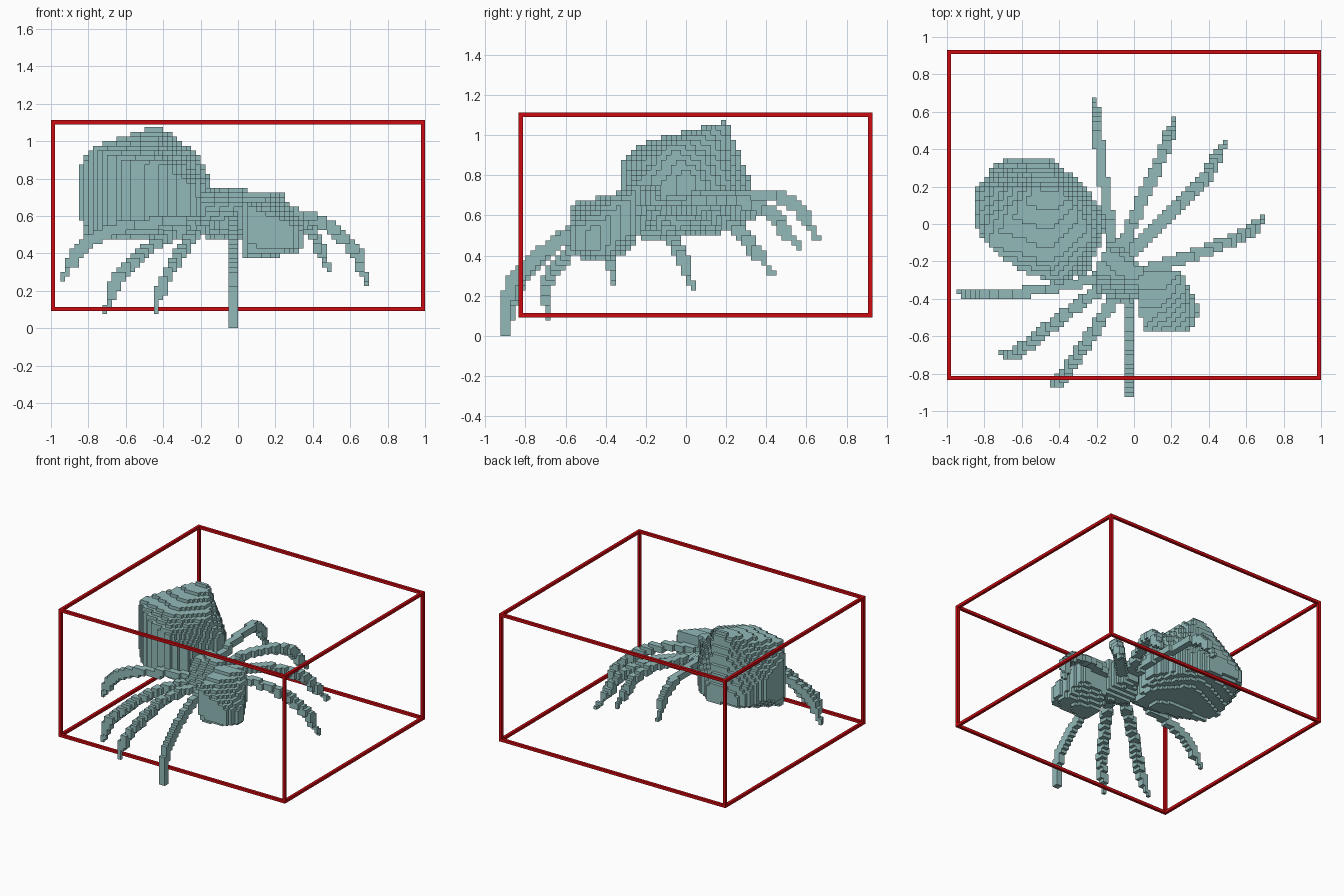
import bpy, bmesh, math
from mathutils import Vector

if "Cube" in bpy.data.objects:
    bpy.data.objects.remove(bpy.data.objects["Cube"], do_unlink=True)

S = 0.025  # block size


def material(name, rgb):
    m = bpy.data.materials.new(name)
    m.use_nodes = True
    m.diffuse_color = (*rgb, 1)
    m.node_tree.nodes["Principled BSDF"].inputs["Base Color"].default_value = (*rgb, 1)
    return m


TEAL = material("grey teal", (0.29, 0.49, 0.49))
RED = material("dark red", (0.60, 0.003, 0.005))


def finish(bm, name, mat):
    mesh = bpy.data.meshes.new(name)
    bm.to_mesh(mesh)
    bm.free()
    mesh.materials.append(mat)
    bpy.context.collection.objects.link(bpy.data.objects.new(name, mesh))


def hull_cells(posts):
    """Blocks inside the hull of upright posts, each x, y, bottom, top."""
    points = [Vector((x, y, z)) for x, y, low, high in posts for z in (low, high)]
    mid = sum(points, Vector()) / len(points)
    bm = bmesh.new()
    for p in points:
        bm.verts.new(p)
    bmesh.ops.convex_hull(bm, input=bm.verts[:])
    planes = []
    for f in bm.faces:
        f.normal_update()
        n, c = f.normal.copy(), f.verts[0].co.copy()
        if n.dot(mid - c) > 0:
            n = -n
        planes.append((n, n.dot(c) + 0.004))
    bm.free()
    spans = [range(math.floor(min(p[a] for p in points) / S),
                   math.ceil(max(p[a] for p in points) / S)) for a in range(3)]
    return {(i, j, k) for i in spans[0] for j in spans[1] for k in spans[2]
            if all(n.dot(Vector((i + .5, j + .5, k + .5)) * S) <= d for n, d in planes)}


def leg_cells(path, tip):
    """Blocks along a smooth curve: two thick, then one thick near the tip."""
    p = [Vector(q) for q in path]
    p = [2 * p[0] - p[1]] + p + [2 * p[-1] - p[-2]]
    curve = []
    for a, b, c, d in zip(p, p[1:], p[2:], p[3:]):
        for s in range(81):
            t = s / 80
            curve.append(b + (c - a) * (t / 2) + (2 * a - 5 * b + 4 * c - d) * (t * t / 2)
                         + (3 * b - a - 3 * c + d) * (t ** 3 / 2))
    cells = set()
    for q in curve:
        if (q - p[-2]).length < tip:
            cells.add(tuple(math.floor(v / S) for v in q))
        else:
            x, y, z = (round(v / S) for v in q)
            cells |= {(x - i, y - j, z - k) for i in (0, 1) for j in (0, 1) for k in (0, 1)}
    return cells


# Body masses
parts = {}
parts["abdomen"] = hull_cells([
    (-.14, .02, .6, .78), (-.27, .21, .57, .72), (-.45, .35, .59, .68),
    (-.56, .355, .6, .68), (-.72, .33, .6, .68), (-.845, .19, .64, .8),
    (-.845, 0, .64, .83), (-.82, -.03, .51, .92), (-.78, -.11, .49, .96),
    (-.62, -.24, .51, .89), (-.4, -.32, .56, .87), (-.24, -.25, .5, .75),
    (-.41, .2, .52, 1.065), (-.49, .2, .54, 1.065), (-.45, -.19, .48, .97),
    (-.22, -.07, .5, .94)])
parts["thorax"] = hull_cells([
    (-.16, -.15, .58, .75), (.06, -.25, .5, .74), (-.22, -.26, .5, .7),
    (-.08, -.12, .6, .7), (-.03, -.42, .52, .6), (.08, -.38, .55, .65),
    (-.15, -.38, .52, .6), (-.02, -.28, .46, .75)])
parts["head"] = hull_cells([
    (.05, -.25, .46, .73), (.24, -.25, .52, .72),
    (.35, -.46, .42, .52), (.3, -.565, .43, .55), (.05, -.565, .45, .65),
    (.04, -.5, .375, .67), (.03, -.38, .37, .7), (.3, -.4, .41, .6),
    (.15, -.4, .37, .7)])

# Legs, each from the body to the tip
parts["right_rear_leg"] = leg_cells(
    [(-.12, -.28, .58), (-.55, -.36, .55), (-.8, -.38, .46), (-.94, -.355, .26)], .1)
parts["right_middle_leg"] = leg_cells(
    [(-.12, -.3, .58), (-.4, -.51, .48), (-.62, -.68, .29), (-.715, -.695, .085)], .1)
parts["right_front_leg"] = leg_cells(
    [(-.06, -.32, .58), (-.24, -.61, .49), (-.38, -.82, .28), (-.445, -.865, .085)], .1)
parts["front_leg"] = leg_cells(
    [(-.025, -.35, .6), (-.025, -.68, .44), (-.025, -.87, .25), (-.025, -.9, .025)], 0)
parts["left_front_leg"] = leg_cells(
    [(0, -.27, .64), (.36, -.15, .6), (.6, -.05, .45), (.69, .035, .245)], .1)
parts["left_middle_leg"] = leg_cells(
    [(-.05, -.2, .62), (.16, .03, .63), (.38, .25, .53), (.485, .43, .31)], .1)
parts["left_rear_leg"] = leg_cells(
    [(-.08, -.18, .64), (.05, .15, .67), (.16, .39, .63), (.215, .57, .43)], .1)
parts["rear_leg"] = leg_cells(
    [(-.1, -.18, .64), (-.16, .21, .71), (-.2, .52, .67), (-.215, .66, .48)], .1)

# Turn the blocks into stepped shells with only the exposed faces
solid = set().union(*parts.values())
claimed = set()
for name, cells in parts.items():
    bm = bmesh.new()
    verts = {}
    for cell in sorted(cells - claimed):
        for axis in range(3):
            for side in (0, 1):
                near = list(cell)
                near[axis] += 2 * side - 1
                if tuple(near) in solid:
                    continue
                ring = []
                for u, v in ((0, 0), (1, 0), (1, 1), (0, 1)):
                    key = list(cell)
                    key[axis] += side
                    key[(axis + 1) % 3] += u
                    key[(axis + 2) % 3] += v
                    key = tuple(key)
                    if key not in verts:
                        verts[key] = bm.verts.new(Vector(key) * S)
                    ring.append(verts[key])
                bm.faces.new(ring if side else ring[::-1])
    claimed |= cells
    finish(bm, name, TEAL)

# Rectangular frame of twelve square bars
LO, HI, T = (-1, -.835, .092), (1, .93, 1.112), 0.022
bm = bmesh.new()
for axis in range(3):
    b, c = (axis + 1) % 3, (axis + 2) % 3
    for sb in (0, 1):
        for sc in (0, 1):
            size, loc = [T] * 3, [0] * 3
            size[axis] = HI[axis] - LO[axis]
            loc[axis] = (HI[axis] + LO[axis]) / 2
            loc[b] = HI[b] - T / 2 if sb else LO[b] + T / 2
            loc[c] = HI[c] - T / 2 if sc else LO[c] + T / 2
            bar = bmesh.ops.create_cube(bm, size=1)["verts"]
            bmesh.ops.scale(bm, vec=size, verts=bar)
            bmesh.ops.translate(bm, vec=loc, verts=bar)
finish(bm, "frame", RED)
